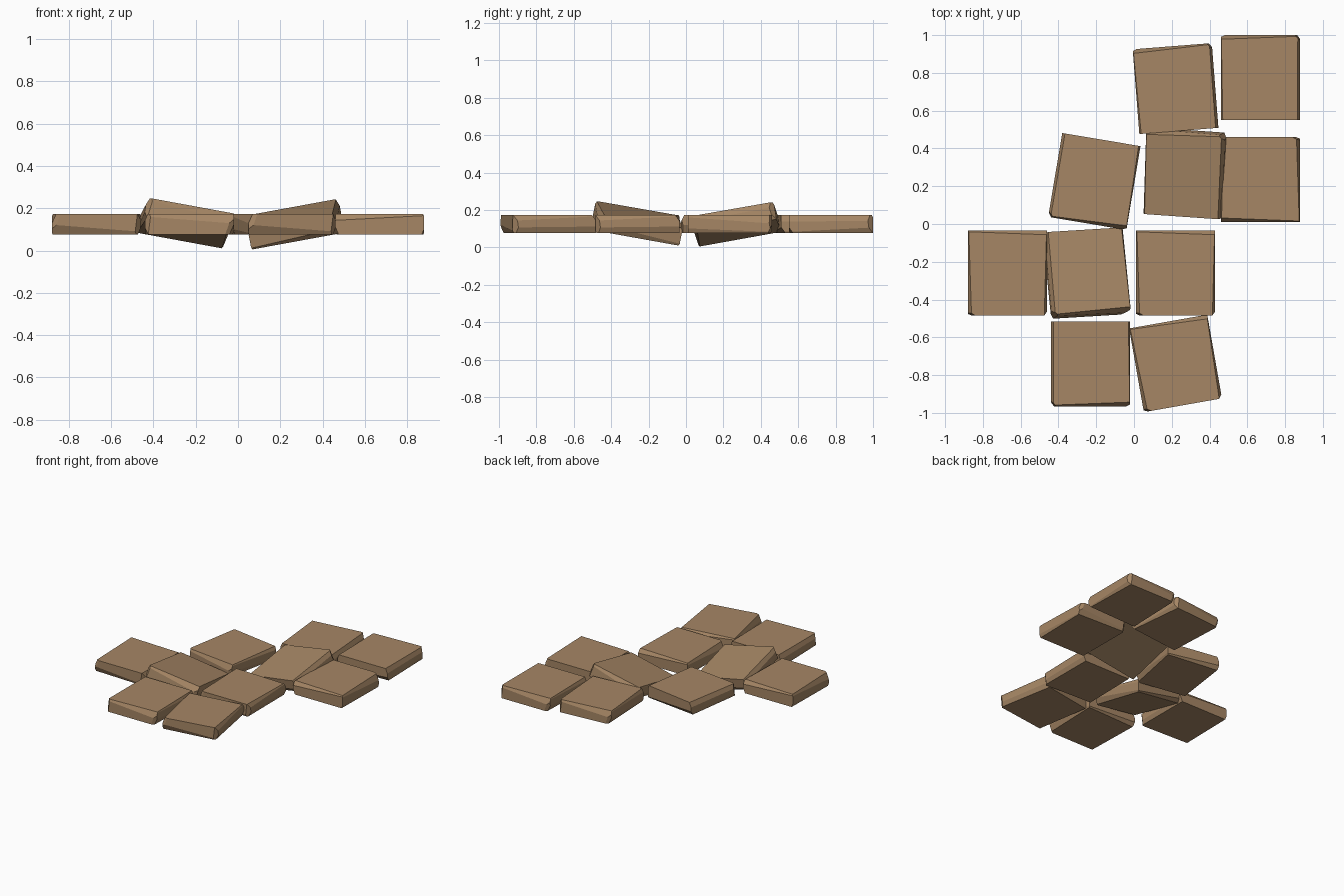
import bpy, bmesh
from math import radians
from mathutils import Vector, Euler

if "Cube" in bpy.data.objects:
    bpy.data.objects.remove(bpy.data.objects["Cube"])

X, Y, Z = 0.21, 0.225, 0.048   # half sizes of one paving stone

stone = bpy.data.materials.new("tan_stone")
stone.diffuse_color = (0.38, 0.24, 0.13, 1)
stone.use_nodes = True
stone.node_tree.nodes["Principled BSDF"].inputs["Base Color"].default_value = stone.diffuse_color


def chip(bm, a, b, c):
    """Slice off everything beyond the plane through three points."""
    a, b, c = Vector(a), Vector(b), Vector(c)
    n = (b - a).cross(c - a).normalized()
    if n.dot(a) < 0:
        n = -n
    bmesh.ops.bisect_plane(bm, geom=bm.verts[:] + bm.edges[:] + bm.faces[:],
                           plane_co=a, plane_no=n, clear_outer=True)
    bmesh.ops.holes_fill(bm, edges=[e for e in bm.edges if e.is_boundary], sides=0)


def stone_mesh():
    """Box with hand-chipped edges and corners."""
    bm = bmesh.new()
    bmesh.ops.create_cube(bm, size=2)
    bmesh.ops.scale(bm, vec=(X, Y, Z), verts=bm.verts)
    cuts = [
        # upright corners
        ((-X + .028, -Y, Z), (-X, -Y + .032, Z), (-X, -Y + .018, -Z)),
        ((X - .04, -Y, -Z), (X, -Y + .025, -Z), (X - .006, -Y, Z)),
        # long wedges on the upper edges
        ((-X, -Y, Z - .03), (-X, Y, Z - .035), (-X + .014, 0, Z)),
        ((-X, -Y, Z - .012), (X, -Y, Z - .045), (X, -Y + .022, Z)),
        ((X, Y, Z - .025), (X, -Y, Z - .006), (X - .01, Y, Z)),
        # wedges on the lower edges
        ((-X, Y, -Z + .03), (X, Y, -Z + .008), (-X, Y - .022, -Z)),
        ((X, Y, -Z + .012), (X, -Y, -Z + .045), (X - .02, -Y, -Z)),
        ((-X, -Y, -Z + .03), (-X, Y, -Z + .006), (-X + .015, -Y, -Z)),
    ]
    for cut in cuts:
        chip(bm, *cut)
    bmesh.ops.recalc_face_normals(bm, faces=bm.faces)
    me = bpy.data.meshes.new("paving_stone")
    bm.to_mesh(me)
    bm.free()
    me.materials.append(stone)
    return me


mesh = stone_mesh()

# x, y, z, tilt x, tilt y, turn z, half turn / flip of the stone itself
stones = [
    (0.22, 0.717, 0.125, 0, 0, 4.5, (0, 0, 180)),
    (0.67, 0.775, 0.125, 0, 0, 0, (0, 0, 180)),
    (0.27, 0.268, 0.125, 10, -10, -4, (0, 0, 180)),
    (0.67, 0.235, 0.125, 0, 0, 0, (0, 180, 180)),
    (-0.21, 0.225, 0.125, 0, 0, -9.5, (0, 0, 0)),
    (-0.67, -0.26, 0.125, 0, 0, 0, (0, 180, 0)),
    (-0.25, -0.26, 0.13, -10, 10, 3.5, (0, 0, 0)),
    (0.22, -0.26, 0.125, 0, 0, 0, (0, 180, 0)),
    (-0.23, -0.74, 0.125, 0, 0, 0, (0, 0, 0)),
    (0.22, -0.738, 0.125, 0, 0, 10, (0, 180, 0)),
]
for i, (x, y, z, rx, ry, rz, own) in enumerate(stones, 1):
    ob = bpy.data.objects.new(f"paving_stone_{i}", mesh)
    bpy.context.collection.objects.link(ob)
    place = Euler([radians(v) for v in (rx, ry, rz)]).to_matrix()
    flip = Euler([radians(v) for v in own]).to_matrix()
    ob.rotation_euler = (place @ flip).to_euler()
    ob.location = (x, y, z)
